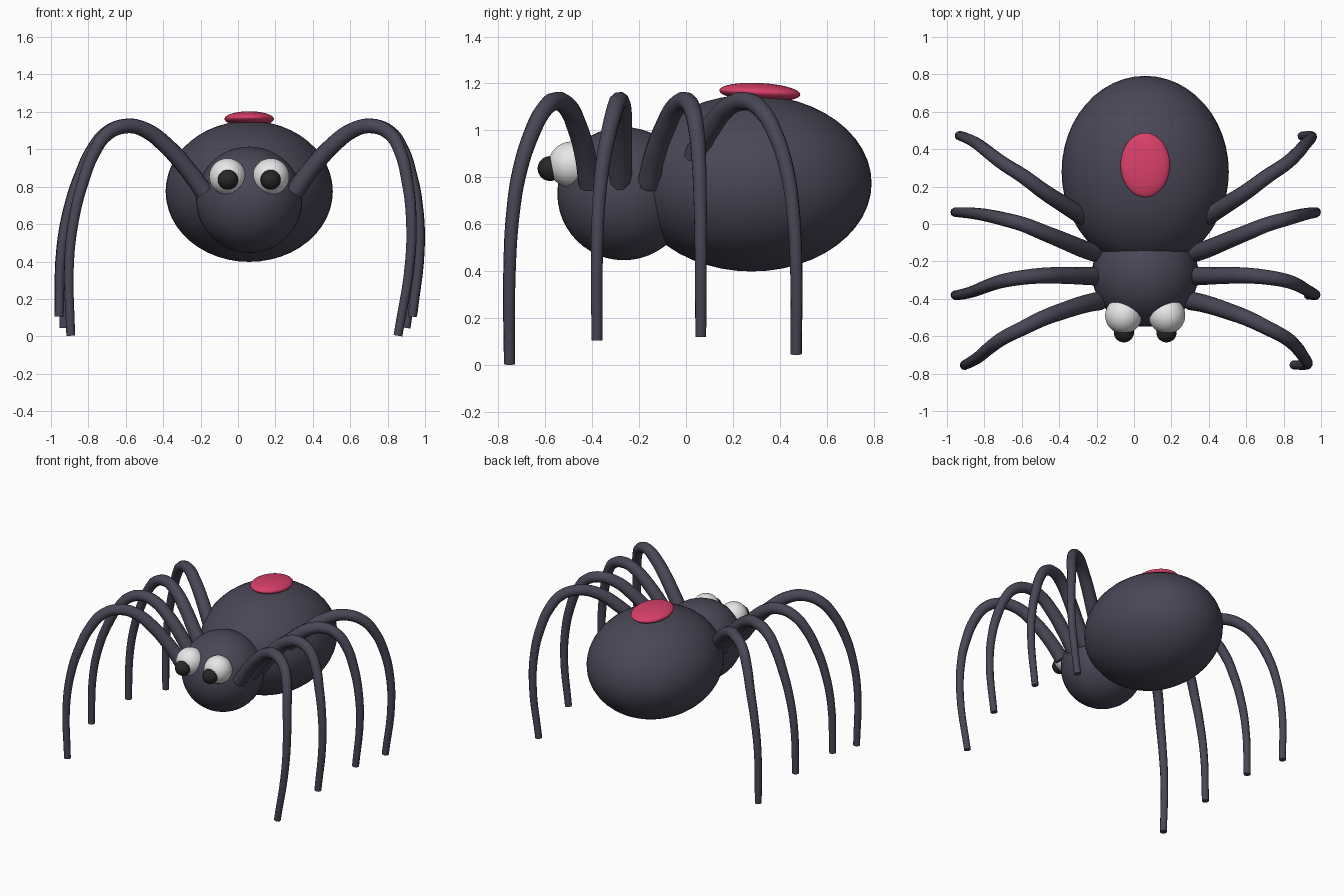
import bpy, math

cube = bpy.data.objects.get("Cube")
if cube:
    bpy.data.objects.remove(cube, do_unlink=True)

MID = 0.06       # symmetry plane of the body
KNEE = 1.125     # height of the leg arch


def material(name, colour):
    mat = bpy.data.materials.new(name)
    mat.use_nodes = True
    mat.diffuse_color = (*colour, 1)
    bsdf = next(n for n in mat.node_tree.nodes if n.type == 'BSDF_PRINCIPLED')
    bsdf.inputs["Base Color"].default_value = (*colour, 1)
    return mat


skin = material("dusky_violet", (0.068, 0.062, 0.095))
red = material("crimson", (0.68, 0.05, 0.14))
white = material("eye_white", (0.8, 0.8, 0.8))
black = material("pupil_black", (0.02, 0.02, 0.02))


def smooth(obj):
    bpy.ops.object.select_all(action='DESELECT')
    obj.select_set(True)
    bpy.context.view_layer.objects.active = obj
    bpy.ops.object.shade_smooth_by_angle(angle=math.radians(40))


def ellipsoid(name, centre, radii, mat, tilt=0):
    bpy.ops.mesh.primitive_uv_sphere_add(segments=48, ring_count=24, location=centre,
                                         rotation=(tilt, 0, 0))
    obj = bpy.context.object
    obj.name = name
    obj.scale = radii
    obj.data.materials.append(mat)
    smooth(obj)
    return obj


# Body
ellipsoid("abdomen", (MID, 0.28, 0.775), (0.447, 0.512, 0.377), skin)
ellipsoid("head", (MID, -0.265, 0.73), (0.284, 0.284, 0.284), skin)
ellipsoid("back_spot", (MID, 0.315, 1.162), (0.132, 0.173, 0.04), red, math.radians(-3))

# Eyes
for side, s in (("right", -1), ("left", 1)):
    ellipsoid(side + "_eye", (MID + s * 0.116, -0.489, 0.854), (0.098, 0.098, 0.098), white)
    ellipsoid(side + "_pupil", (MID + s * 0.114, -0.58, 0.837), (0.054, 0.053, 0.053), black)

# Shared leg arch: sideways reach, share of the fore-aft travel, height
ARCH = [(0.30, 0, 0.77), (0.38, 0.06, 0.88), (0.505, 0.2, 1.02), (0.61, 0.33, 1.1),
        (0.71, 0.48, KNEE), (0.81, 0.63, 1.085), (0.87, 0.77, 0.98), (0.905, 0.89, 0.83),
        (0.925, 0.96, 0.66), (0.92, 1, 0.4), (0.855, 1, 0)]

# Leg: root y, tip y, sideways bow, extra reach of the foot, foot height
LEGS = {"front": (-0.41, -0.753, 0.02, 0, 0.003),
        "mid_front": (-0.28, -0.38, 0.043, 0.075, 0.105),
        "mid_back": (-0.16, 0.063, 0.05, 0.08, 0.12),
        "back": (0, 0.47, 0.028, 0.04, 0.045)}


def leg(name, s, root, tip, bow, flare, foot):
    curve = bpy.data.curves.new(name, 'CURVE')
    curve.dimensions = '3D'
    curve.bevel_depth = 1
    curve.bevel_resolution = 3
    curve.resolution_u = 5
    curve.use_fill_caps = True
    spline = curve.splines.new('BEZIER')
    spline.bezier_points.add(len(ARCH) - 1)
    for i, (x, f, z) in enumerate(ARCH):
        y = root + (tip - root) * f + bow * math.sin(math.pi * f)
        if i > 4:                       # shin
            z = KNEE - (KNEE - z) * (KNEE - foot) / KNEE
            x += flare * (KNEE - z)
        if s < 0:                       # right shins splay out further
            x = 2 * MID - x
            if i > 4:
                x -= 0.142 * (KNEE - z)
        p = spline.bezier_points[i]
        p.co = (x, y, z)
        p.radius = 0.05 - 0.026 * i / (len(ARCH) - 1)
        p.handle_left_type = p.handle_right_type = 'AUTO'
    tube = bpy.data.objects.new(name + "_path", curve)
    bpy.context.collection.objects.link(tube)
    deps = bpy.context.evaluated_depsgraph_get()
    mesh = bpy.data.meshes.new_from_object(tube.evaluated_get(deps))
    bpy.data.objects.remove(tube, do_unlink=True)
    mesh.materials.clear()
    mesh.materials.append(skin)
    obj = bpy.data.objects.new(name, mesh)
    bpy.context.collection.objects.link(obj)
    smooth(obj)


# Legs
for label, shape in LEGS.items():
    leg(label + "_left_leg", 1, *shape)
    leg(label + "_right_leg", -1, *shape)
